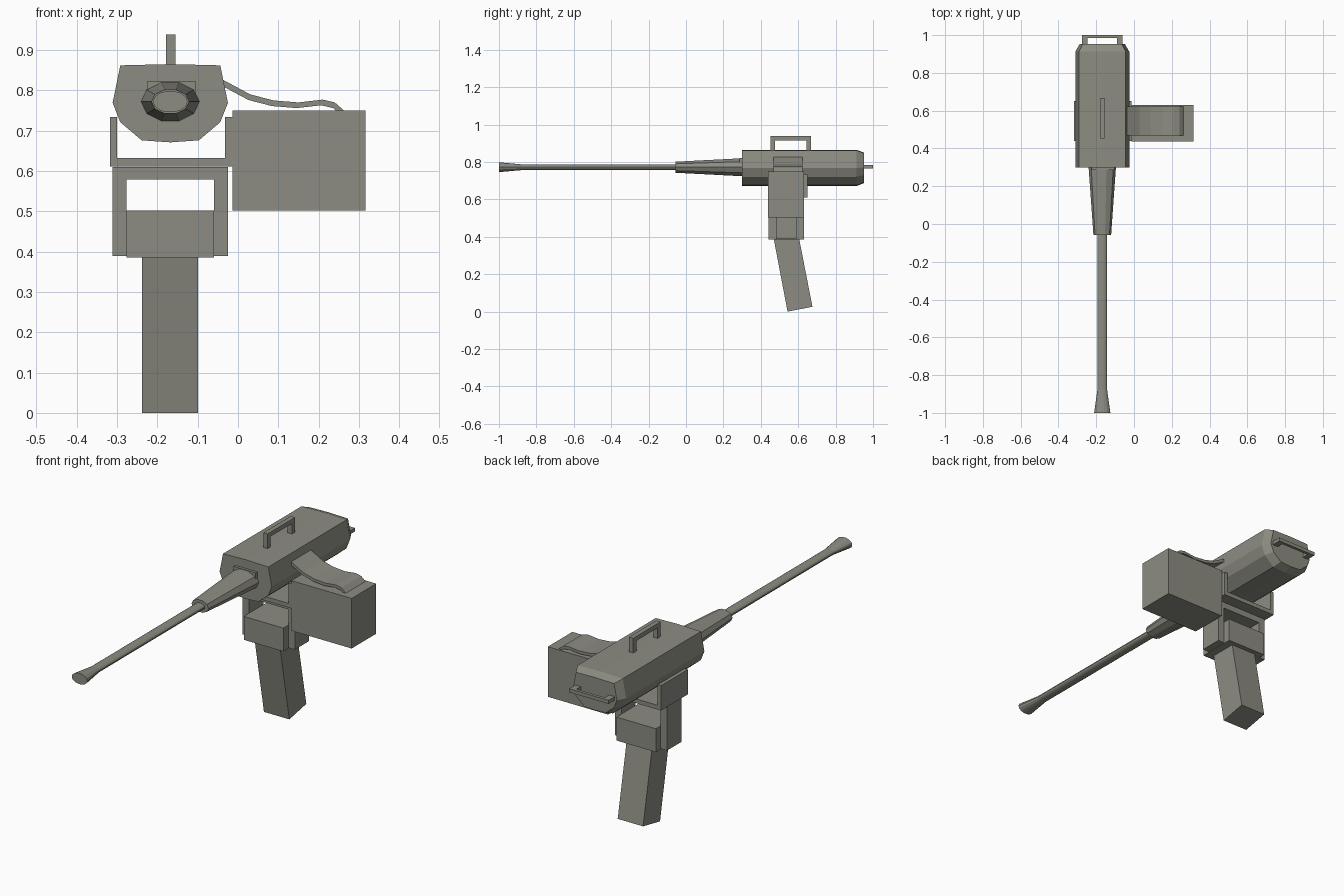
import bpy, bmesh, math

if "Cube" in bpy.data.objects:
    bpy.data.objects.remove(bpy.data.objects["Cube"])

CX, CZ = -0.168, 0.772   # gun axis

paint = bpy.data.materials.new("olive_grey_paint")
paint.diffuse_color = (0.265, 0.265, 0.225, 1)
paint.use_nodes = True
paint.node_tree.nodes["Principled BSDF"].inputs["Base Color"].default_value = paint.diffuse_color


def loft(name, rings):
    """Skin a list of equal-length point rings and cap both ends."""
    bm = bmesh.new()
    vs = [[bm.verts.new(p) for p in r] for r in rings]
    n = len(rings[0])
    for a, b in zip(vs, vs[1:]):
        for i in range(n):
            j = (i + 1) % n
            bm.faces.new((a[i], a[j], b[j], b[i]))
    bm.faces.new(vs[0][::-1])
    bm.faces.new(vs[-1])
    bmesh.ops.recalc_face_normals(bm, faces=bm.faces)
    me = bpy.data.meshes.new(name)
    bm.to_mesh(me)
    bm.free()
    me.materials.append(paint)
    ob = bpy.data.objects.new(name, me)
    bpy.context.collection.objects.link(ob)
    return ob


def prism_y(name, prof, y0, y1):
    """Extrude an (x, z) profile along y."""
    return loft(name, [[(x, y, z) for x, z in prof] for y in (y0, y1)])


def prism_x(name, prof, x0, x1):
    """Extrude a (y, z) profile along x."""
    return loft(name, [[(x, y, z) for y, z in prof] for x in (x0, x1)])


def box(name, x0, x1, y0, y1, z0, z1):
    return prism_y(name, [(x0, z0), (x1, z0), (x1, z1), (x0, z1)], y0, y1)


def tube(name, stations, sides):
    """Flattened tube along y; stations are (y, x radius, z radius)."""
    ang = [math.tau * (i + 0.5) / sides + math.pi / 2 for i in range(sides)]
    return loft(name, [[(CX + rx * math.cos(a), y, CZ + rz * math.sin(a)) for a in ang]
                       for y, rx, rz in stations])


def u_shape(a0, a1, b0, b1, ta, tb):
    """Inverted U outline: legs of width ta, bridge of height tb at b1."""
    return [(a0, b0), (a0, b1), (a1, b1), (a1, b0),
            (a1 - ta, b0), (a1 - ta, b1 - tb), (a0 + ta, b1 - tb), (a0 + ta, b0)]


# Receiver with faceted belly and tapered rear
half = [(0.071, 0.676), (0.124, 0.721), (0.143, 0.769), (0.124, 0.862)]
prof = ([(CX, 0.671)] + [(CX + x, z) for x, z in half] + [(CX, 0.865)]
        + [(CX - x, z) for x, z in reversed(half)])
loft("receiver", [[(CX + (x - CX) * s, y, CZ + (z - CZ) * s) for x, z in prof]
                  for y, s in ((0.30, 1), (0.912, 1), (0.952, 0.84))])

# Barrel, jacket and jacket collar block
tube("barrel_jacket", [(0.31, 0.073, 0.051), (-0.057, 0.047, 0.031)], 10)
tube("barrel", [(0.0, 0.026, 0.016), (-0.88, 0.026, 0.016), (-1.0, 0.043, 0.027)], 14)
box("jacket_collar", -0.226, -0.104, 0.287, 0.31, 0.775, 0.822)

# Carry handle on top, grip bar at the rear
prism_x("carry_handle", u_shape(0.453, 0.667, 0.855, 0.938, 0.024, 0.022), -0.178, -0.155)
grip = u_shape(-0.276, -0.06, 0.94, 1.0, 0.03, 0.015)
loft("rear_grip", [[(x, y, z) for x, y in grip] for z in (0.766, 0.784)])

# Ammunition box and feed belt
box("ammo_box", -0.014, 0.316, 0.438, 0.63, 0.502, 0.75)
path = [(-0.05, 0.833), (0.03, 0.79), (0.088, 0.775), (0.15, 0.77),
        (0.21, 0.777), (0.24, 0.77), (0.264, 0.749)]
prism_y("feed_belt", path + [(x - 0.004, z - 0.014) for x, z in reversed(path)], 0.468, 0.622)

# Cradle holding the receiver (upright U)
cradle = [(x, 0.611 + 0.734 - z) for x, z in u_shape(-0.318, -0.014, 0.611, 0.734, 0.018, 0.021)]
prism_y("cradle", cradle, 0.44, 0.65)

# Yoke, pivot block and slanted post
prism_y("yoke", u_shape(-0.311, -0.025, 0.389, 0.61, 0.035, 0.031), 0.48, 0.592)
box("pivot_block", -0.276, -0.06, 0.44, 0.63, 0.386, 0.502)
prism_x("post", [(0.543, 0.0), (0.676, 0.026), (0.604, 0.395), (0.468, 0.395)], -0.238, -0.099)
